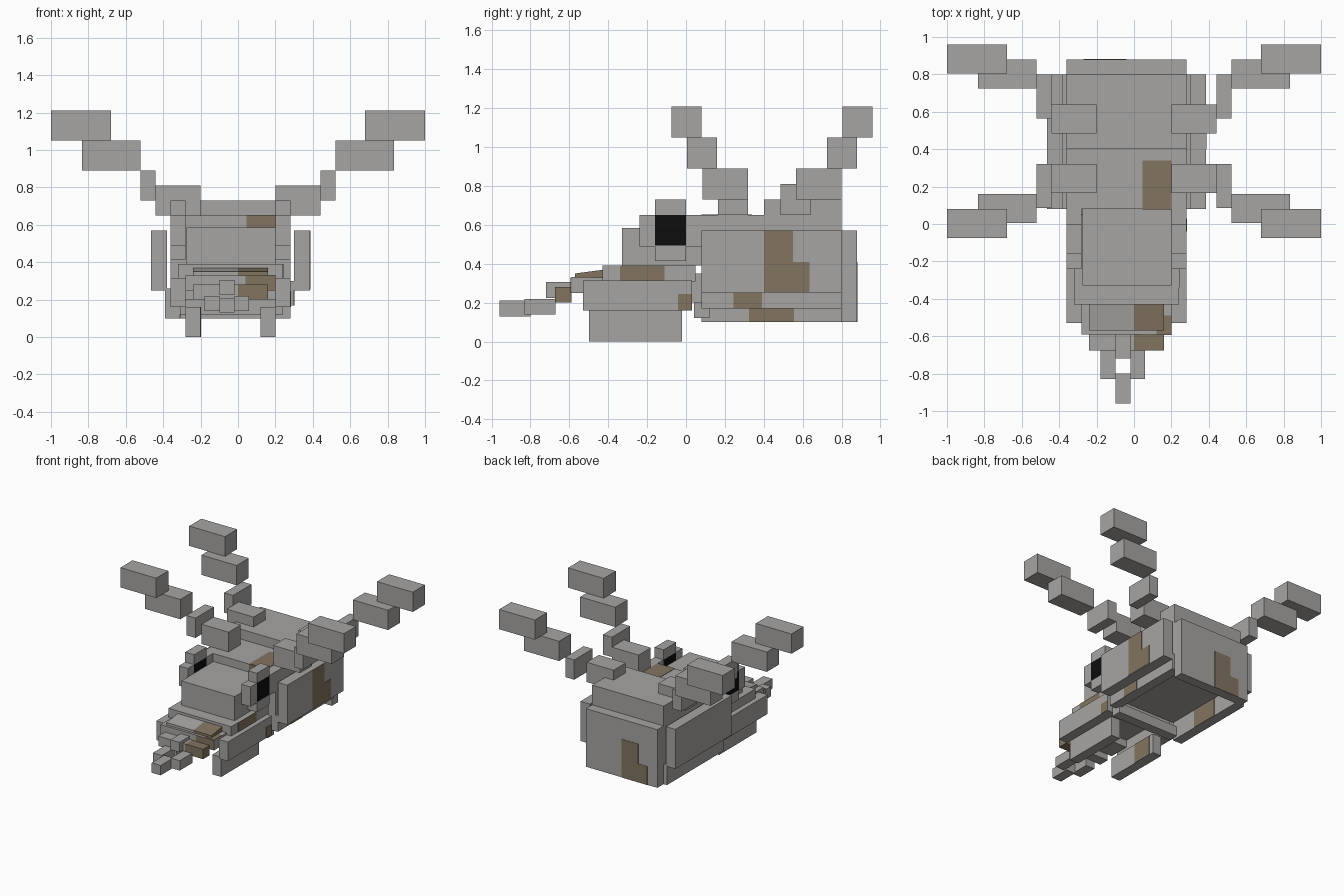
import bpy, bmesh


def material(name, rgb):
    m = bpy.data.materials.new(name)
    m.diffuse_color = (*rgb, 1)
    return m


BONE = material("bone_grey", (0.39, 0.375, 0.365))
BROWN = material("moss_brown", (0.225, 0.175, 0.12))
BLACK = material("eye_black", (0.004, 0.004, 0.004))


def box(name, x, y, z, mat=BONE):
    """Axis-aligned block given by its (low, high) ranges."""
    me = bpy.data.meshes.new(name)
    bm = bmesh.new()
    bmesh.ops.create_cube(bm, size=1)
    for v in bm.verts:
        v.co = [r[0] if c < 0 else r[1] for c, r in zip(v.co, (x, y, z))]
    bm.to_mesh(me)
    bm.free()
    me.materials.append(mat)
    ob = bpy.data.objects.new(name, me)
    bpy.context.collection.objects.link(ob)
    return ob


def stain(name, axis, at, a, b):
    """Thin brown plate lying on the face at axis = at; a, b are its ranges."""
    r = [a, b]
    r.insert(axis, (at - 0.002, at + 0.002))
    return box(name, *r, BROWN)


C = -0.04  # skull centre line


def pair(name, inner, outer, y, z, mat=BONE, centre=C):
    """Left and right copies at the same distance from a centre line."""
    box(name + "_right", (centre + inner, centre + outer), y, z, mat)
    box(name + "_left", (centre - outer, centre - inner), y, z, mat)


# Cranium
box("cranium", (-0.36, 0.28), (0.08, 0.80), (0.25, 0.65))
box("crown", (-0.36, 0.28), (0.40, 0.80), (0.65, 0.73))
box("back_plate", (-0.36, 0.28), (0.80, 0.88), (0.10, 0.57))
pair("temple_plate", 0.34, 0.425, (0.08, 0.80), (0.25, 0.57))
box("lower_wall_left", (-0.39, -0.31), (0.08, 0.80), (0.10, 0.26))
box("lower_wall_right", (0.22, 0.30), (0.08, 0.80), (0.17, 0.30))

# Forehead, brows and eyes
box("forehead", (-0.275, 0.20), (-0.33, 0.085), (0.39, 0.585))
pair("brow_front", 0.24, 0.32, (-0.24, -0.16), (0.49, 0.65))
pair("brow_back", 0.24, 0.32, (0.0, 0.08), (0.49, 0.65))
pair("brow_top", 0.24, 0.32, (-0.16, 0.0), (0.65, 0.73))
pair("eye", 0.24, 0.32, (-0.16, 0.0), (0.495, 0.65), BLACK)
pair("eye_base", 0.24, 0.32, (-0.16, 0.0), (0.415, 0.495))

# Snout
box("muzzle_slab", (-0.32, 0.24), (-0.43, 0.05), (0.31, 0.39))
box("snout", (-0.28, 0.20), (-0.59, -0.42), (0.25, 0.33))
for part, x, mat in (("nose_bridge", (-0.24, 0.0), BONE),
                     ("nose_bridge_stained", (0.0, 0.16), BROWN)):
    ob = box(part, x, (-0.57, -0.42), (0.32, 0.37), mat)
    for v in ob.data.vertices:  # slope the bridge down to the front
        if v.co.y < -0.5 and v.co.z > 0.35:
            v.co.z = 0.35
box("nose", (-0.24, 0.0), (-0.675, -0.59), (0.20, 0.28))
box("nose_stained", (0.0, 0.16), (-0.675, -0.59), (0.20, 0.28), BROWN)
box("nose_tip", (-0.10, -0.02), (-0.72, -0.59), (0.225, 0.305))
pair("nose_tusk", 0.02, 0.14, (-0.83, -0.67), (0.14, 0.22))
for side in ("right", "left"):  # inner edges leave a gap for the centre tusk
    ob = bpy.data.objects["nose_tusk_" + side]
    for v in ob.data.vertices:
        d = v.co.x - C
        v.co.x = C - 0.02 + (0.04 if abs(d) < 0.05 else 0.12) * (1 if d > 0 else -1)
box("centre_tusk", (-0.10, -0.02), (-0.96, -0.80), (0.13, 0.21))

# Cheeks, mandibles and jaw hinge
pair("cheek", 0.24, 0.32, (-0.53, 0.03), (0.16, 0.315))
pair("mandible", 0.16, 0.24, (-0.50, -0.02), (0.0, 0.16))
box("jaw_hinge", (-0.31, 0.24), (0.04, 0.12), (0.12, 0.20))
box("jaw_hinge_upper", (-0.28, 0.20), (0.03, 0.08), (0.20, 0.35))

# Antlers: each a stepped chain of blocks rising outward
ANTLERS = {
    "front_antler": ((0.165, 0.32), (0.085, 0.32), (0.005, 0.16), (-0.075, 0.08)),
    "back_antler": ((0.485, 0.64), (0.565, 0.80), (0.725, 0.88), (0.805, 0.96)),
}
STEPS = ((0.20, 0.44, 0.65), (0.44, 0.52, 0.73), (0.52, 0.835, 0.89), (0.68, 1.0, 1.05))
for name, depths in ANTLERS.items():
    for i, (y, (x0, x1, z)) in enumerate(zip(depths, STEPS)):
        pair(f"{name}_{i + 1}", x0, x1, y, (z, z + 0.16), centre=0)

# Brown stains
stain("temple_stain", 0, 0.386, (0.40, 0.55), (0.255, 0.57))
stain("temple_stain_step", 0, 0.386, (0.55, 0.635), (0.255, 0.41))
stain("right_wall_stain", 0, 0.301, (0.245, 0.39), (0.17, 0.25))
stain("left_wall_stain", 0, -0.309, (0.325, 0.555), (0.10, 0.25))
stain("mandible_stain", 0, -0.199, (-0.23, -0.06), (0.0, 0.16))
stain("slab_stain", 0, 0.241, (-0.34, -0.11), (0.31, 0.39))
stain("cheek_stain", 0, 0.281, (-0.04, 0.03), (0.16, 0.245))
stain("cranium_top_stain", 2, 0.651, (0.045, 0.20), (0.08, 0.34))
stain("cranium_front_stain", 1, 0.079, (0.045, 0.20), (0.585, 0.65))
stain("snout_front_stain", 1, -0.591, (0.04, 0.20), (0.25, 0.33))
stain("snout_top_stain", 2, 0.331, (0.12, 0.20), (-0.59, -0.49))
stain("back_stain", 1, 0.881, (-0.19, -0.04), (0.10, 0.41))
stain("back_stain_step", 1, 0.881, (-0.27, -0.19), (0.10, 0.25))
